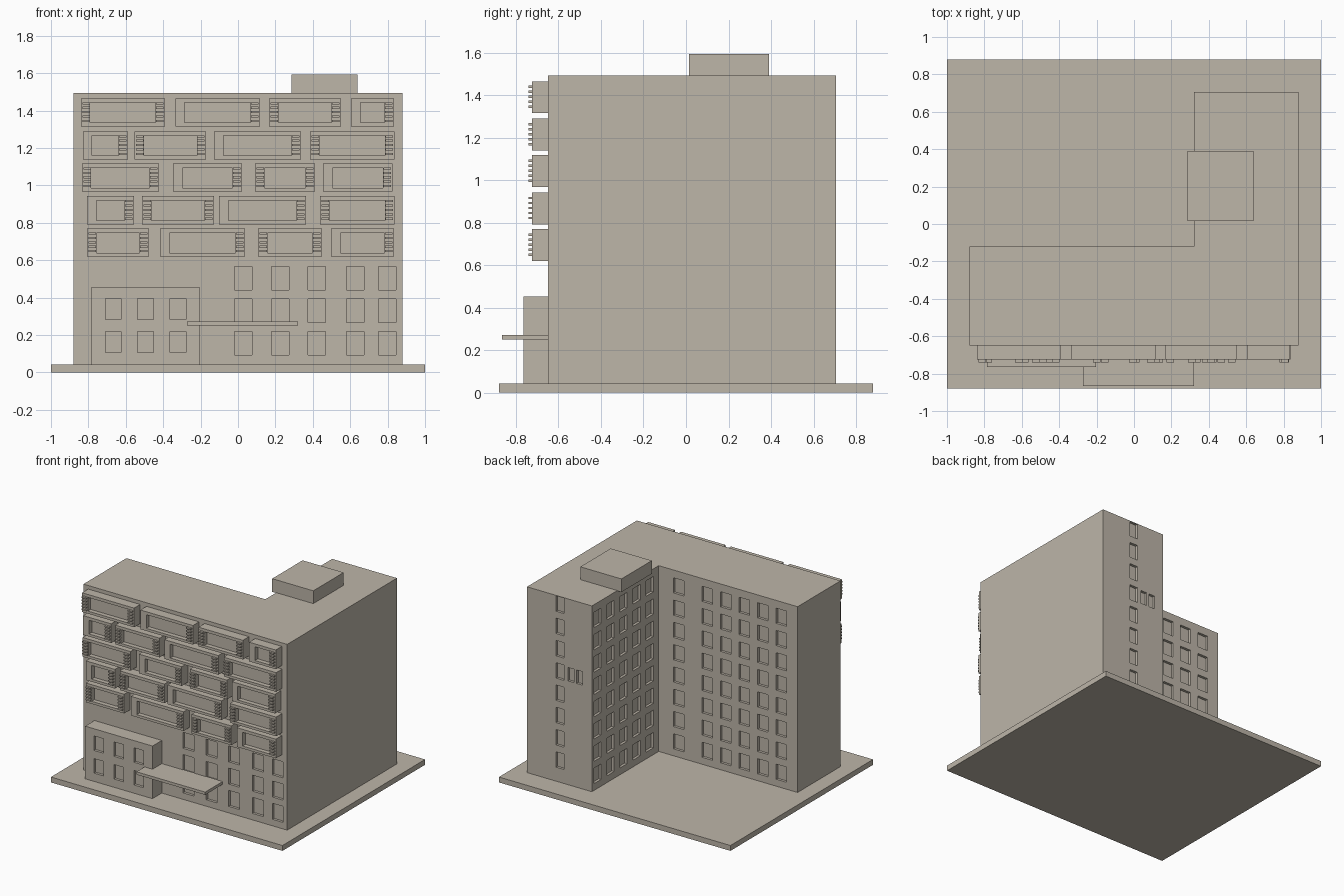
import bpy, bmesh
from mathutils import Vector, Matrix

if "Cube" in bpy.data.objects:
    bpy.data.objects.remove(bpy.data.objects["Cube"])

mat = bpy.data.materials.new("warm beige concrete")
mat.diffuse_color = (0.51, 0.465, 0.395, 1)
mat.use_nodes = True
mat.node_tree.nodes["Principled BSDF"].inputs["Base Color"].default_value = mat.diffuse_color


def make(name, bm):
    bmesh.ops.recalc_face_normals(bm, faces=bm.faces)
    me = bpy.data.meshes.new(name)
    bm.to_mesh(me)
    bm.free()
    me.materials.append(mat)
    ob = bpy.data.objects.new(name, me)
    bpy.context.collection.objects.link(ob)
    return ob


def boxes(name, specs):
    """One object from boxes given as (x0, x1, y0, y1, z0, z1)."""
    bm = bmesh.new()
    for x0, x1, y0, y1, z0, z1 in specs:
        m = Matrix.Translation(((x0 + x1) / 2, (y0 + y1) / 2, (z0 + z1) / 2))
        m = m @ Matrix.Diagonal((x1 - x0, y1 - y0, z1 - z0, 1))
        bmesh.ops.create_cube(bm, size=1, matrix=m)
    return make(name, bm)


def cut(ob, specs):
    """Recess a set of boxes into an object."""
    cutter = boxes("cutter", specs)
    cutter.hide_render = True
    mod = ob.modifiers.new("recesses", 'BOOLEAN')
    mod.operation, mod.solver, mod.object = 'DIFFERENCE', 'EXACT', cutter
    bpy.context.view_layer.objects.active = ob
    bpy.ops.object.modifier_apply(modifier=mod.name)
    bpy.data.objects.remove(cutter)


def windows_y(xs, zs, wall, inward, w, h, depth=0.02):
    """Window recesses in a wall facing along y; inward is the sign going into it."""
    a, b = sorted((wall - inward * 0.05, wall + inward * depth))
    return [(x - w / 2, x + w / 2, a, b, z - h / 2, z + h / 2) for x in xs for z in zs]


# Ground slab
boxes("ground_slab", [(-1, 1, -0.88, 0.88, 0, 0.042)])

# L-shaped tower
bm = bmesh.new()
outline = [(-0.88, -0.65), (0.88, -0.65), (0.88, 0.705), (0.32, 0.705), (0.32, -0.12), (-0.88, -0.12)]
face = bm.faces.new([bm.verts.new((x, y, 0.04)) for x, y in outline])
top = bmesh.ops.extrude_face_region(bm, geom=[face])["geom"]
bmesh.ops.translate(bm, vec=Vector((0, 0, 1.453)), verts=[v for v in top if isinstance(v, bmesh.types.BMVert)])
tower = make("tower", bm)

PITCH = 0.174
floors = [0.155 + PITCH * i for i in range(8)]
stair = [1.429 - PITCH * i for i in range(8)]
# Front, rear and stairwell windows
holes = windows_y([0.027, 0.227, 0.422, 0.628, 0.799], floors[:3], -0.65, 1, 0.094, 0.125)
holes += windows_y([0.148, -0.10, -0.26, -0.42, -0.58, -0.74], floors, -0.12, -1, 0.09, 0.118)
holes += windows_y([0.595], stair, 0.705, -1, 0.07, 0.12)
holes += windows_y([0.5, 0.425], [0.905], 0.705, -1, 0.052, 0.105)
# Windows on the inner side of the rear wing
holes += [(0.27, 0.34, y - 0.044, y + 0.044, z - 0.06, z + 0.06)
          for y in (0.635, 0.475, 0.315, 0.15, -0.01) for z in floors]
cut(tower, holes)

# Roof hut
boxes("roof_hut", [(0.285, 0.64, 0.015, 0.39, 1.49, 1.593)])

# Entrance block with windows, and its canopy
entrance = boxes("entrance_block", [(-0.785, -0.203, -0.765, -0.645, 0.04, 0.453)])
cut(entrance, windows_y([-0.667, -0.495, -0.321], [0.163, 0.34], -0.765, 1, 0.084, 0.113))
boxes("canopy", [(-0.272, 0.322, -0.865, -0.645, 0.25, 0.272)])

# Balconies by storey, top first: (left, right); slats alternate between both ends and right only
storeys = [
    (1.315, [(-0.84, -0.39), (-0.335, 0.118), (0.166, 0.55), (0.604, 0.834)], 0),
    (1.139, [(-0.83, -0.588), (-0.553, -0.17), (-0.128, 0.337), (0.385, 0.837)], 1),
    (0.967, [(-0.835, -0.422), (-0.348, 0.021), (0.091, 0.412), (0.455, 0.826)], 0),
    (0.792, [(-0.807, -0.556), (-0.513, -0.128), (-0.102, 0.364), (0.438, 0.837)], 1),
    (0.619, [(-0.807, -0.476), (-0.417, 0.037), (0.107, 0.449), (0.497, 0.834)], 0),
]
frames, openings, slats = [], [], []
for z, spans, parity in storeys:
    for i, (a, b) in enumerate(spans):
        frames.append((a, b, -0.725, -0.648, z, z + 0.15))
        openings.append((a + 0.05, b - 0.05, -0.8, -0.69, z + 0.02, z + 0.127))
        ends = [b - 0.048]
        if i % 2 == parity:
            ends.append(a + 0.008)
        for x in ends:
            for k in range(5):
                s = z + 0.024 + 0.0235 * k
                slats.append((x, x + 0.04, -0.741, -0.72, s, s + 0.011))
balconies = boxes("balcony_frames", frames)
cut(balconies, openings)
boxes("balcony_slats", slats)
